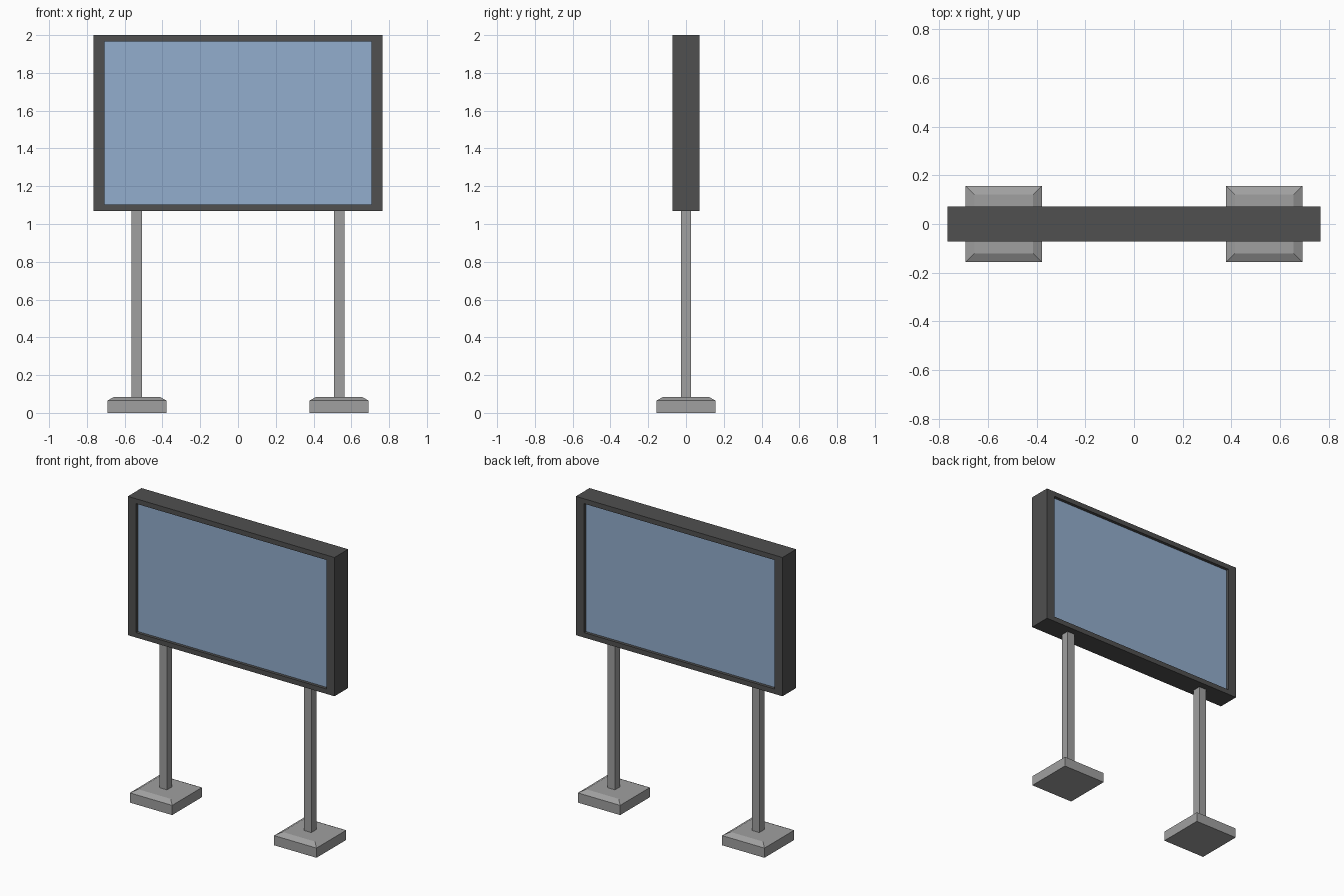
import bpy
import bmesh
from mathutils import Matrix

default = bpy.data.objects.get("Cube")
if default:
    bpy.data.objects.remove(default, do_unlink=True)


def material(name, colour):
    mat = bpy.data.materials.new(name)
    mat.use_nodes = True
    rgba = (*colour, 1.0)
    mat.diffuse_color = rgba
    mat.node_tree.nodes["Principled BSDF"].inputs["Base Color"].default_value = rgba
    return mat


dark_grey = material("dark grey", (0.08, 0.08, 0.08))
mid_grey = material("mid grey", (0.35, 0.35, 0.35))
screen_blue = material("screen blue", (0.29, 0.42, 0.61))


def box(size, centre):
    bm = bmesh.new()
    matrix = Matrix.Translation(centre) @ Matrix.Diagonal((*size, 1.0))
    bmesh.ops.create_cube(bm, size=1.0, matrix=matrix)
    bm.normal_update()
    return bm


def finish(bm, name, *materials):
    mesh = bpy.data.meshes.new(name)
    bm.to_mesh(mesh)
    bm.free()
    for mat in materials:
        mesh.materials.append(mat)
    obj = bpy.data.objects.new(name, mesh)
    bpy.context.collection.objects.link(obj)
    return obj


# Display panel: a dark housing with a recessed screen on both faces
WIDTH, DEPTH, BOTTOM, TOP = 1.532, 0.145, 1.07, 2.0
SIDE_RIM, EDGE_RIM, RECESS = 0.06, 0.033, 0.02
MIDDLE = (BOTTOM + TOP) / 2
panel = box((WIDTH, DEPTH, TOP - BOTTOM), (0, 0, MIDDLE))
screens = [f for f in panel.faces if abs(f.normal.y) > 0.9]
bmesh.ops.inset_individual(panel, faces=screens, thickness=SIDE_RIM)
for face in screens:
    for v in face.verts:
        v.co.x = (WIDTH / 2 - SIDE_RIM) * (1 if v.co.x > 0 else -1)
        v.co.z = TOP - EDGE_RIM if v.co.z > MIDDLE else BOTTOM + EDGE_RIM
sunk = bmesh.ops.extrude_discrete_faces(panel, faces=screens)["faces"]
for face in sunk:
    face.material_index = 1
    for v in face.verts:
        v.co.y -= RECESS if v.co.y > 0 else -RECESS
finish(panel, "display_panel", dark_grey, screen_blue)

# Posts and footings, one pair on each side
FOOT, FOOT_WALL, FOOT_TOP, SLOPE = 0.314, 0.065, 0.085, 0.052
for side, x in (("left", 0.535), ("right", -0.535)):
    post = box((0.055, 0.055, BOTTOM + 0.01 - FOOT_WALL),
               (x, 0, (BOTTOM + 0.01 + FOOT_WALL) / 2))
    finish(post, side + "_post", mid_grey)

    foot = box((FOOT, FOOT, FOOT_WALL), (x, 0, FOOT_WALL / 2))
    top = [f for f in foot.faces if f.normal.z > 0.9]
    bmesh.ops.inset_individual(foot, faces=top, thickness=SLOPE,
                               depth=FOOT_TOP - FOOT_WALL)
    finish(foot, side + "_footing", mid_grey)
